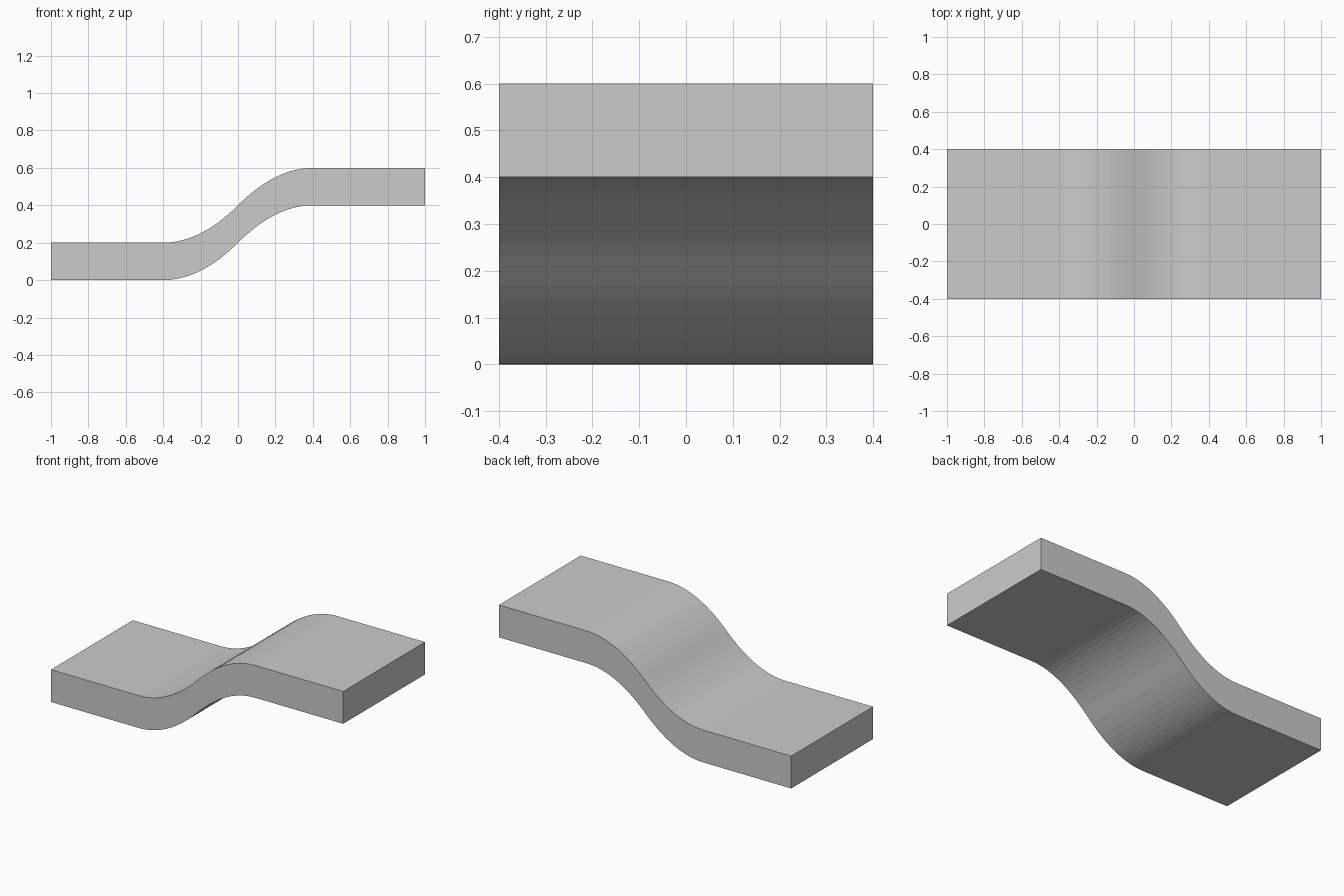
import bpy, bmesh

if "Cube" in bpy.data.objects:
    bpy.data.objects.remove(bpy.data.objects["Cube"])

LENGTH, WIDTH, THICK = 2.0, 0.8, 0.2
RUN, RISE, STEPS = 0.4, 0.2, 12   # half-bend length, height and segments


def height(x):
    """Underside height: two parabolas meeting at the middle."""
    t = 1 - min(abs(x) / RUN, 1)
    return RISE * t * t if x < 0 else 2 * RISE - RISE * t * t


# S-shaped side profile
xs = [-LENGTH / 2] + [RUN * i / STEPS for i in range(-STEPS, STEPS + 1)] + [LENGTH / 2]
profile = [(x, height(x)) for x in xs]
profile += [(x, height(x) + THICK) for x in reversed(xs)]

# Extrude the profile across the width
bm = bmesh.new()
face = bm.faces.new([bm.verts.new((x, -WIDTH / 2, z)) for x, z in profile])
result = bmesh.ops.extrude_face_region(bm, geom=[face], use_keep_orig=True)
moved = [g for g in result["geom"] if isinstance(g, bmesh.types.BMVert)]
bmesh.ops.translate(bm, verts=moved, vec=(0, WIDTH, 0))
bmesh.ops.recalc_face_normals(bm, faces=bm.faces)

mesh = bpy.data.meshes.new("s_bend_slab")
bm.to_mesh(mesh)
bm.free()
slab = bpy.data.objects.new("s_bend_slab", mesh)
bpy.context.collection.objects.link(slab)
